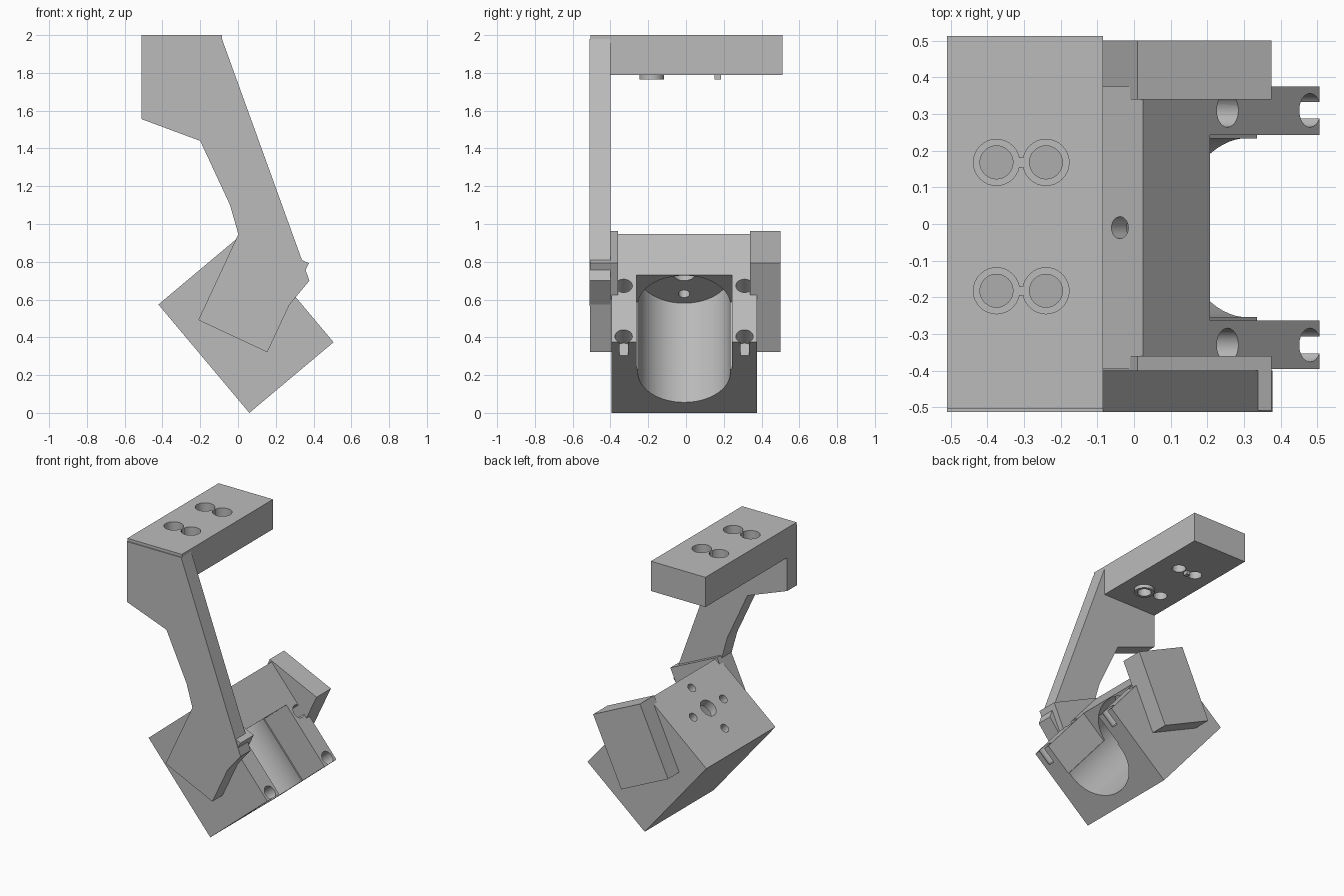
import bpy, bmesh, math
from mathutils import Matrix, Vector

old = bpy.data.objects.get("Cube")
if old:
    bpy.data.objects.remove(old, do_unlink=True)

gray = bpy.data.materials.new("light_gray")
gray.use_nodes = True
gray.diffuse_color = (0.5, 0.5, 0.5, 1)
gray.node_tree.nodes["Principled BSDF"].inputs["Base Color"].default_value = (0.5, 0.5, 0.5, 1)


def finish(name, bm, frame=Matrix()):
    bmesh.ops.transform(bm, matrix=frame, verts=bm.verts)
    bmesh.ops.recalc_face_normals(bm, faces=bm.faces)
    mesh = bpy.data.meshes.new(name)
    bm.to_mesh(mesh)
    bm.free()
    mesh.materials.append(gray)
    obj = bpy.data.objects.new(name, mesh)
    bpy.context.collection.objects.link(obj)
    return obj


def box(name, low, high, frame=Matrix()):
    low, high = Vector(low), Vector(high)
    bm = bmesh.new()
    place = Matrix.Translation((low + high) / 2) @ Matrix.Diagonal((*(high - low), 1))
    bmesh.ops.create_cube(bm, size=1, matrix=place)
    return finish(name, bm, frame)


def cylinder(name, centre, radius, depth, frame=Matrix(), turn=Matrix(), sides=32):
    bm = bmesh.new()
    bmesh.ops.create_cone(bm, cap_ends=True, segments=sides, radius1=radius, radius2=radius,
                          depth=depth, matrix=Matrix.Translation(centre) @ turn)
    return finish(name, bm, frame)


def prism(name, outline, y0, y1):
    bm = bmesh.new()
    face = bm.faces.new([bm.verts.new((x, y0, z)) for x, z in outline])
    extruded = bmesh.ops.extrude_face_region(bm, geom=[face])["geom"]
    moved = [v for v in extruded if isinstance(v, bmesh.types.BMVert)]
    bmesh.ops.translate(bm, verts=moved, vec=(0, y1 - y0, 0))
    return finish(name, bm)


def select(obj):
    bpy.ops.object.select_all(action='DESELECT')
    obj.select_set(True)
    bpy.context.view_layer.objects.active = obj


def smooth(obj):
    select(obj)
    bpy.ops.object.shade_smooth_by_angle(angle=math.radians(30))


def cut(obj, cutters):
    select(obj)
    for cutter in cutters:
        cutter.hide_render = True
        mod = obj.modifiers.new("cut", 'BOOLEAN')
        mod.object = cutter
        mod.operation = 'DIFFERENCE'
        mod.solver = 'EXACT'
        bpy.ops.object.modifier_apply(modifier=mod.name)
        bpy.data.objects.remove(cutter, do_unlink=True)
    smooth(obj)


# Tilted holder block, open along one face
tilt = Matrix.Translation((0.06, -0.01, 0)) @ Matrix.Rotation(math.radians(-40), 4, 'Y')
block = box("holder_block", (0, -0.385, 0), (0.582, 0.385, 0.749), tilt)
axis = 0.332
cuts = [cylinder("bore_cutter", (axis, 0, 0.285), 0.245, 0.8, tilt, sides=64),
        box("slot_cutter", (0.36, -0.253, -0.1), (0.7, 0.253, 0.465), tilt),
        cylinder("shaft_hole_cutter", (axis, 0, 0.7), 0.06, 0.3, tilt)]

# Four mounting holes around the shaft
for i in range(4):
    a = i * math.pi / 2
    cuts.append(cylinder("mount_hole_cutter", (axis + 0.168 * math.cos(a), 0.168 * math.sin(a), 0.7),
                         0.03, 0.3, tilt, sides=24))

# Screw holes on the open face
sideways = Matrix.Rotation(math.pi / 2, 4, 'Y')
for y in (-0.32, 0.32):
    for v in (0.04, 0.39):
        cuts.append(cylinder("screw_hole_cutter", (0.582, y, v), 0.046, 0.22, tilt, sideways, 24))
cut(block, cuts)

# Side pads set at a steeper angle
lean = Matrix.Translation((0.0825, 0, 0.642)) @ Matrix.Rotation(math.radians(25), 4, 'Y')
for name, y0, y1 in (("front_pad", -0.508, -0.36), ("back_pad", 0.34, 0.5)):
    box(name, (-0.2015, y0, -0.26), (0.2015, y1, 0.26), lean)

# Bent support arm
prism("support_arm", [(-0.51, 1.98), (-0.085, 1.98), (0.378, 0.70), (0.267, 0.566), (0.055, 0.757),
                      (-0.042, 1.10), (-0.20, 1.44), (-0.51, 1.555)], -0.512, -0.40)

# Top plate with counterbored through holes
plate = box("top_plate", (-0.51, -0.505, 1.79), (-0.085, 0.512, 2.0))
cuts = []
for y in (-0.182, 0.168):
    for x in (-0.375, -0.24):
        cuts.append(cylinder("through_hole_cutter", (x, y, 1.9), 0.045, 0.5))
        cuts.append(cylinder("counterbore_cutter", (x, y, 2.0), 0.063, 0.2))
    cuts.append(box("link_slot_cutter", (-0.33, y - 0.012, 1.9), (-0.285, y + 0.012, 2.1)))
cut(plate, cuts)

# Collar and small nub below the plate
collar = cylinder("plate_collar", (-0.24, -0.182, 1.785), 0.065, 0.04)
cut(collar, [cylinder("collar_cutter", (-0.24, -0.182, 1.785), 0.045, 0.2)])
box("plate_nub", (-0.322, 0.15, 1.765), (-0.293, 0.184, 1.795))
